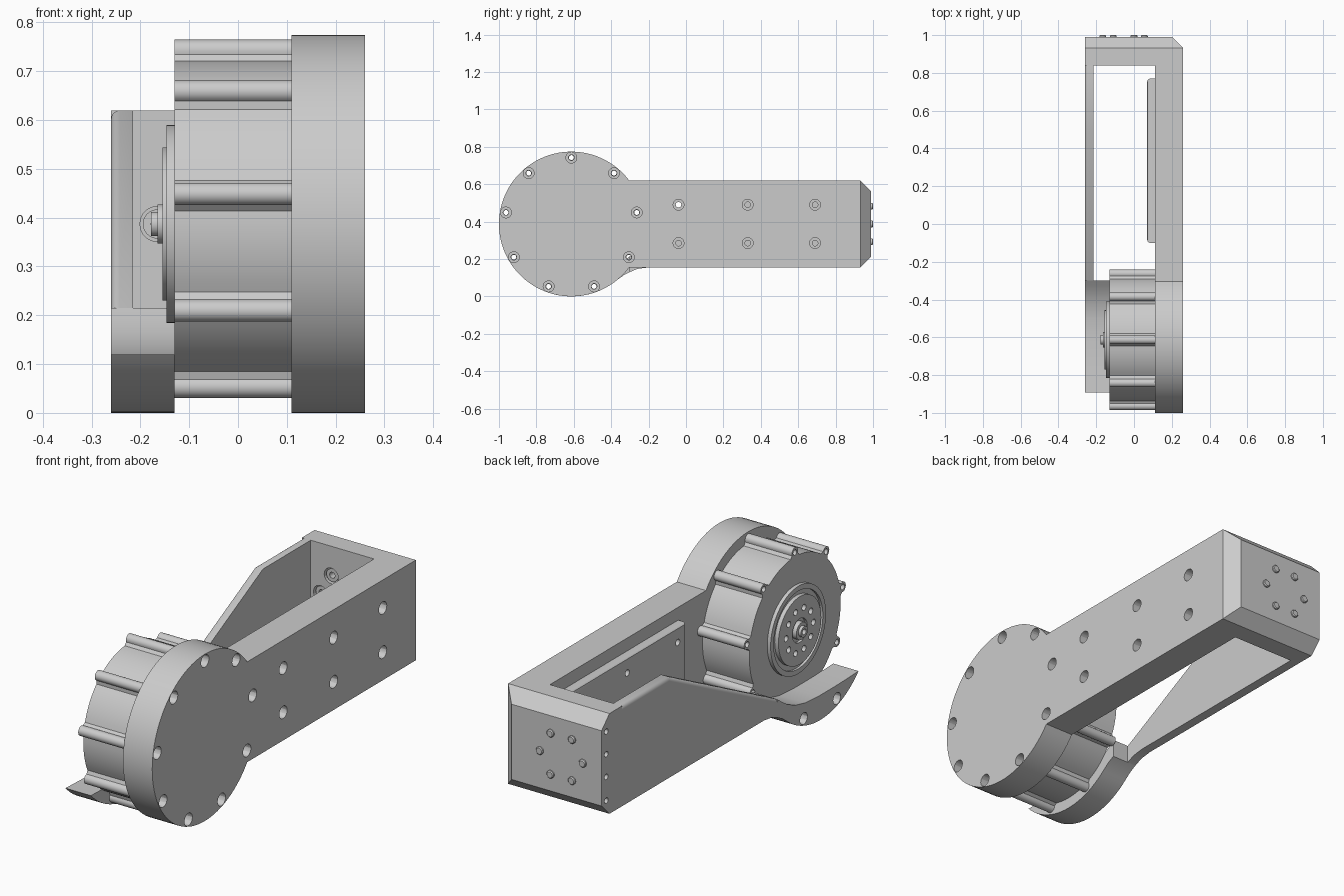
import bpy, bmesh
from math import sin, cos, pi, radians, atan2

if "Cube" in bpy.data.objects:
    bpy.data.objects.remove(bpy.data.objects["Cube"])

CY, CZ, R = -0.613, 0.387, 0.387      # joint axis and housing radius
Z0, Z1 = 0.155, 0.62                  # arm height range
BOLTS = [(CY + 0.355 * sin(k * 2 * pi / 9), CZ + 0.355 * cos(k * 2 * pi / 9)) for k in range(9)]
ARM_HOLES = [(y, z) for y in (-0.04, 0.33, 0.69) for z in (0.285, 0.49)]


def finish(name, bm, smooth=True):
    bmesh.ops.recalc_face_normals(bm, faces=bm.faces)
    me = bpy.data.meshes.new(name)
    bm.to_mesh(me)
    bm.free()
    ob = bpy.data.objects.new(name, me)
    bpy.context.collection.objects.link(ob)
    if smooth:
        shade(ob)
    return ob


def activate(ob):
    bpy.ops.object.select_all(action='DESELECT')
    ob.select_set(True)
    bpy.context.view_layer.objects.active = ob


def shade(ob):
    activate(ob)
    bpy.ops.object.shade_smooth_by_angle(angle=radians(30))


def prism(bm, pts, x0, x1):
    """Extrude a (y, z) outline along x."""
    a = [bm.verts.new((x0, y, z)) for y, z in pts]
    b = [bm.verts.new((x1, y, z)) for y, z in pts]
    bm.faces.new(a)
    bm.faces.new(b[::-1])
    n = len(pts)
    for i in range(n):
        j = (i + 1) % n
        bm.faces.new((a[i], b[i], b[j], a[j]))


def lathe(bm, prof, u, v, n=20, axis='x'):
    """Revolve (position, radius) pairs about an axis through (u, v)."""
    rings = []
    for p, r in prof:
        ring = []
        for k in range(n):
            t = 2 * pi * k / n
            a, b = u + r * cos(t), v + r * sin(t)
            ring.append(bm.verts.new((p, a, b) if axis == 'x' else (a, p, b)))
        rings.append(ring)
    for s, t in zip(rings, rings[1:]):
        for k in range(n):
            j = (k + 1) % n
            bm.faces.new((s[k], s[j], t[j], t[k]))
    bm.faces.new(rings[0])
    bm.faces.new(rings[-1][::-1])


def box(bm, x0, x1, y0, y1, z0, z1):
    prism(bm, [(y0, z0), (y1, z0), (y1, z1), (y0, z1)], x0, x1)


def bevel(bm, offset, test, segments=1):
    edges = [e for e in bm.edges if test((e.verts[0].co + e.verts[1].co) / 2, e)]
    bmesh.ops.bevel(bm, geom=edges, offset=offset, segments=segments, profile=0.5, affect='EDGES')


def cut(ob, holes):
    """holes: list of (profile, u, v, axis) drilled from the object."""
    bm = bmesh.new()
    for prof, u, v, axis in holes:
        lathe(bm, prof, u, v, 20, axis)
    cutter = finish("hole_cutter", bm, False)
    cutter.hide_render = True
    m = ob.modifiers.new("holes", 'BOOLEAN')
    m.operation, m.solver, m.object = 'DIFFERENCE', 'EXACT', cutter
    activate(ob)
    bpy.ops.object.modifier_apply(modifier=m.name)
    bpy.data.objects.remove(cutter)
    shade(ob)


# side arm: round joint housing running into a straight beam
t0 = atan2(Z1 - CZ, 0.31)
N = 72
outline = [(CY + R * cos(t0 + (2 * pi - 2 * t0) * k / N), CZ + R * sin(t0 + (2 * pi - 2 * t0) * k / N))
           for k in range(N + 1)]
bm = bmesh.new()
prism(bm, outline + [(0.84, Z0), (0.84, Z1)], 0.11, 0.26)
arm = finish("side_arm", bm)
bore = [(0.03, 0.015), (0.215, 0.015), (0.215, 0.029), (0.3, 0.029)]
cut(arm, [(bore, y, z, 'x') for y, z in BOLTS + ARM_HOLES])

# raised pad on the inside of the arm
bm = bmesh.new()
box(bm, 0.07, 0.11, -0.1, 0.77, 0.21, 0.56)
bevel(bm, 0.015, lambda c, e: c.x < 0.075, 3)
pad = finish("inner_pad", bm)
cut(pad, [([(0.03, 0.015), (0.2, 0.015)], y, z, 'x') for y, z in ARM_HOLES])

# end block with chamfered outer edges
bm = bmesh.new()
box(bm, -0.26, 0.26, 0.84, 0.99, Z0, Z1)
bevel(bm, 0.058, lambda c, e: c.y > 0.98 and c.x > -0.1)
block = finish("end_block", bm)
END = [(-0.055 + 0.11 * cos(k * pi / 3), CZ + 0.11 * sin(k * pi / 3)) for k in range(6)]
cut(block, [([(0.8, 0.036), (0.9, 0.036)], x, z, 'y') for x, z in END] +
    [([(-0.3, 0.013), (-0.18, 0.013)], 0.955, z, 'x') for z in (0.545, 0.44, 0.335, 0.225)])

# screws through the end block
bm = bmesh.new()
for x, z in END:
    lathe(bm, [(0.88, 0.014), (0.848, 0.014), (0.848, 0.03), (0.895, 0.03), (0.895, 0.018),
               (0.996, 0.018), (1.0, 0.014)], x, z, 18, 'y')
finish("end_screws", bm)

# thin tapered plate on the other side
bm = bmesh.new()
prism(bm, [(0.84, Z0), (0.84, Z1), (0.49, Z1), (-0.3, 0.215), (-0.3, 0.13), (-0.26, 0.147), (-0.2, Z0)],
      -0.26, -0.215)
bevel(bm, 0.018, lambda c, e: c.x < -0.255 and c.z > 0.3 and c.y < 0.83, 4)
finish("tapered_plate", bm)

# curved foot under the motor, continuing the plate
a0, a1 = atan2(0.12 - CZ, -0.28), atan2(0.087 - CZ, 0.243)
foot_pts = [(CY + R * cos(a0 + (a1 - a0) * k / 24), CZ + R * sin(a0 + (a1 - a0) * k / 24)) for k in range(25)]
foot_pts += [(-0.335, 0.112), (-0.3, 0.13), (-0.3, 0.215), (-0.33, 0.192), (-0.37, 0.165),
             (-0.43, 0.138), (-0.5, 0.122), (-0.6, 0.115), (-0.75, 0.115)]
bm = bmesh.new()
prism(bm, foot_pts, -0.26, -0.13)
foot = finish("curved_foot", bm)
cut(foot, [([(-0.3, 0.027), (-0.2, 0.027), (-0.2, 0.014), (-0.1, 0.014)], y, z, 'x')
           for y, z in (BOLTS[4], BOLTS[5])])

# motor body: drum outline with nine screw lobes
pts = []
for k in range(9):
    a = k * 2 * pi / 9
    local = [(0.355 + 0.023 * cos(t), 0.023 * sin(t)) for t in (radians(-110 + 20 * i) for i in range(12))]
    local += [(0.335 * cos(t), 0.335 * sin(t)) for t in (radians(5.5 + 29 * i / 8) for i in range(9))]
    pts += [(CY + p * sin(a) + q * cos(a), CZ + p * cos(a) - q * sin(a)) for p, q in local]
bm = bmesh.new()
prism(bm, pts, -0.13, 0.11)
motor = finish("motor_body", bm)
cut(motor, [([(-0.2, 0.013), (0.2, 0.013)], y, z, 'x') for y, z in BOLTS])

# stepped output hub with a ring of holes
bm = bmesh.new()
lathe(bm, [(-0.129, 0.203), (-0.147, 0.203), (-0.147, 0.18), (-0.136, 0.18), (-0.136, 0.157),
           (-0.155, 0.157), (-0.155, 0.055), (-0.142, 0.055), (-0.142, 0.04), (-0.165, 0.04),
           (-0.165, 0.025), (-0.178, 0.025), (-0.178, 0.013), (-0.15, 0.013)], CY, CZ, 64)
hub = finish("output_hub", bm)
cut(hub, [([(-0.2, 0.014), (-0.135, 0.014)], CY + 0.1 * cos(k * pi / 5), CZ + 0.1 * sin(k * pi / 5), 'x')
          for k in range(10)])
